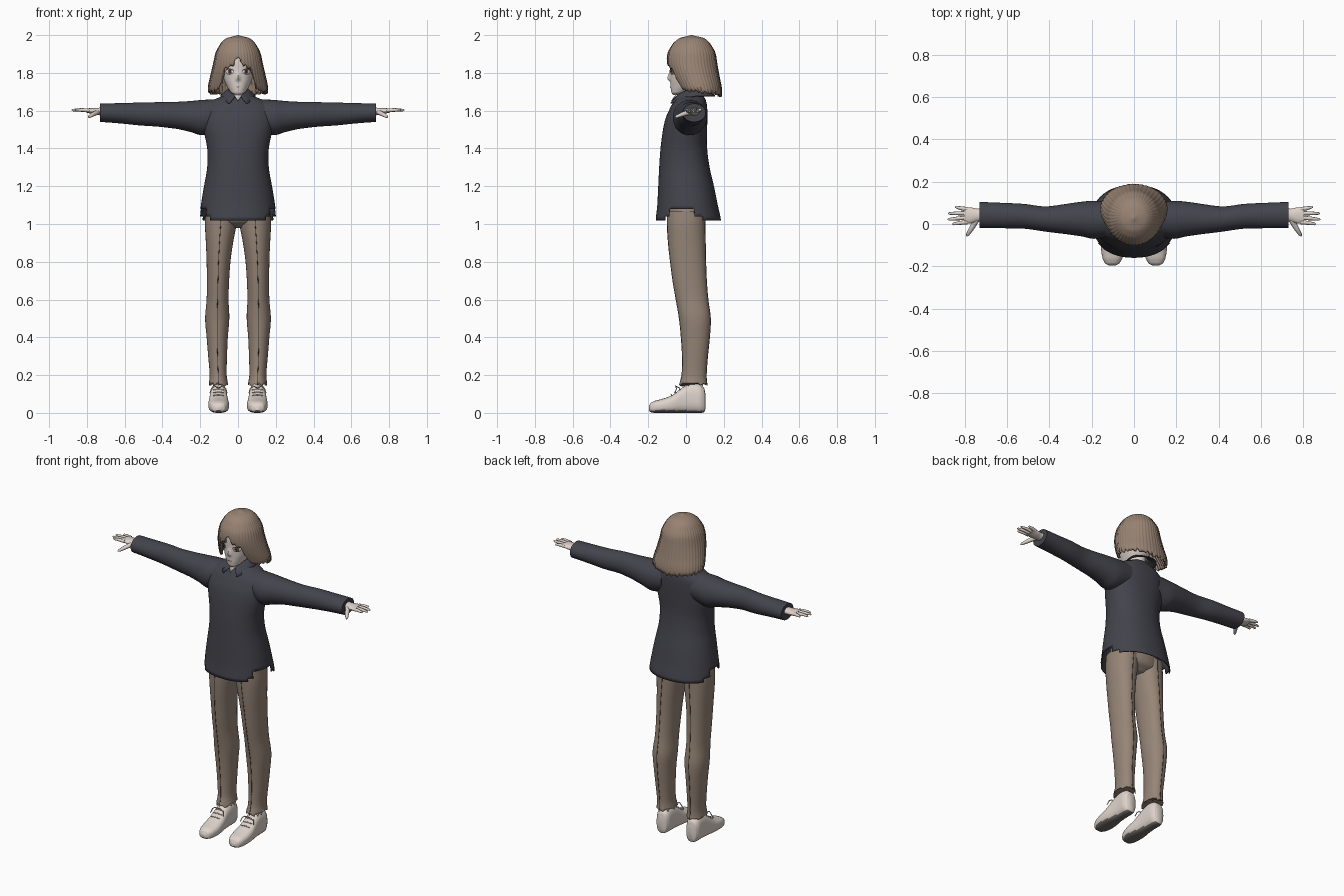
import bpy, bmesh, math, random
from mathutils import Vector
from mathutils.bvhtree import BVHTree

random.seed(4)
if "Cube" in bpy.data.objects:
    bpy.data.objects.remove(bpy.data.objects["Cube"])


def material(name, rgb):
    """Flat colour given as 0-255 display values, stored linear."""
    col = [((c / 255 + 0.055) / 1.055) ** 2.4 for c in rgb] + [1]
    m = bpy.data.materials.new(name)
    m.use_nodes = True
    m.diffuse_color = col
    m.node_tree.nodes["Principled BSDF"].inputs["Base Color"].default_value = col
    return m


SKIN = material("pale_skin", (222, 210, 203))
HAIR = material("brown_hair", (152, 131, 115))
SHIRT = material("dark_navy_cloth", (67, 67, 76))
PANTS = material("taupe_cloth", (150, 133, 119))
SHOE = material("cream_shoe", (222, 211, 203))
SOLE = material("grey_sole", (112, 108, 105))
DARK = material("dark_line", (48, 42, 40))
IRIS = material("amber_iris", (130, 96, 76))
WHITE = material("eye_white", (238, 234, 232))
LIP = material("lip", (176, 138, 130))


def finish(obj, mats, mirror=False, thick=0):
    for m in mats:
        obj.data.materials.append(m)
    if thick:
        s = obj.modifiers.new("Thickness", 'SOLIDIFY')
        s.thickness, s.offset = thick, -1
    if mirror:
        obj.modifiers.new("Mirror", 'MIRROR')
    if obj.type == 'MESH':
        bpy.ops.object.select_all(action='DESELECT')
        bpy.context.view_layer.objects.active = obj
        obj.select_set(True)
        bpy.ops.object.shade_smooth_by_angle(angle=math.radians(45))
    return obj


def make(name, bm, mats, recalc=True, **kw):
    if recalc:
        bmesh.ops.recalc_face_normals(bm, faces=bm.faces)
    me = bpy.data.meshes.new(name)
    bm.to_mesh(me)
    bm.free()
    obj = bpy.data.objects.new(name, me)
    bpy.context.collection.objects.link(obj)
    return finish(obj, mats, **kw)


def resample(rows, k=4):
    """Catmull-Rom smoothing of parameter rows."""
    out = []
    for i in range(len(rows) - 1):
        a, b, c, d = (rows[max(0, min(len(rows) - 1, i + j))] for j in (-1, 0, 1, 2))
        for s in range(k):
            t = s / k
            row = [q + 0.5 * t * (r - p + t * (2 * p - 5 * q + 4 * r - s4 + t * (3 * (q - r) + s4 - p)))
                   for p, q, r, s4 in zip(a, b, c, d)]
            row[0] = b[0] + (c[0] - b[0]) * t
            out.append(row)
    return out + [list(rows[-1])]


def grid(rings, caps=(True, True), closed=True):
    bm = bmesh.new()
    vs = [[bm.verts.new(p) for p in r] for r in rings]
    n = len(vs[0])
    for a, b in zip(vs, vs[1:]):
        for i in range(n if closed else n - 1):
            j = (i + 1) % n
            bm.faces.new((a[i], a[j], b[j], b[i]))
    for use, r in zip(caps, (vs[0], vs[-1])):
        if use:
            bm.faces.new(r)
    return bm


def loft(rows, axis='z', n=32, p=2, caps=(True, True), k=4):
    """Rows are (position, u_min, u_max, v_min, v_max) along an axis."""
    rings = []
    for t, u0, u1, v0, v1 in resample(rows, k):
        ring = []
        for i in range(n):
            a = math.tau * i / n
            c, s = math.cos(a), math.sin(a)
            u = (u0 + u1) / 2 + (u1 - u0) / 2 * math.copysign(abs(c) ** (2 / p), c)
            v = (v0 + v1) / 2 + (v1 - v0) / 2 * math.copysign(abs(s) ** (2 / p), s)
            ring.append({'z': (u, v, t), 'x': (t, u, v), 'y': (u, t, v)}[axis])
        rings.append(ring)
    return grid(rings, caps)


def sym(rows):
    return [(z, -h, h, y0, y1) for z, h, y0, y1 in rows]


def tube(name, pts, radii, mat, mirror=True):
    cu = bpy.data.curves.new(name, 'CURVE')
    cu.dimensions, cu.bevel_depth, cu.bevel_resolution, cu.use_fill_caps = '3D', 1, 2, True
    sp = cu.splines.new('POLY')
    sp.points.add(len(pts) - 1)
    for q, co, r in zip(sp.points, pts, radii):
        q.co, q.radius = (*co, 1), r
    sp.use_smooth = True
    obj = bpy.data.objects.new(name, cu)
    bpy.context.collection.objects.link(obj)
    return finish(obj, [mat], mirror)


# Shirt body with side vents cut in the hem
bm = loft(sym([(1.02, .205, -.16, .185), (1.1, .196, -.152, .168), (1.2, .18, -.147, .148),
               (1.3, .163, -.142, .125), (1.4, .163, -.135, .112), (1.5, .182, -.122, .112),
               (1.56, .188, -.108, .113), (1.62, .178, -.082, .112), (1.655, .135, -.06, .105),
               (1.685, .07, -.03, .09)]), n=72, p=2.2, caps=(False, True))
vents = []
for f in bm.faces:
    c = f.calc_center_median()
    limit = 1.07 if -.09 < c.y < .04 else 1.045 if -.11 < c.y < .09 else 0
    if abs(c.x) > .1 and c.z < limit:
        vents.append(f)
bmesh.ops.delete(bm, geom=vents, context='FACES')
make("shirt_body", bm, [SHIRT], thick=.006)

# Sleeves
make("sleeve", loft([(.1, -.06, .105, 1.49, 1.66), (.19, -.07, .11, 1.47, 1.657), (.25, -.058, .105, 1.487, 1.651),
                     (.32, -.048, .095, 1.503, 1.647), (.42, -.036, .083, 1.515, 1.645),
                     (.52, -.022, .095, 1.522, 1.643), (.62, -.02, .1, 1.532, 1.64),
                     (.73, -.018, .104, 1.54, 1.638)], 'x'), [SHIRT], mirror=True)

# Collar halves, folded down with a front point
rows = []
for s in range(4):
    t = s / 3
    line = []
    for i in range(17):
        d = math.pi * i / 16
        tip = max(0, 1 - d / .9)
        r = .052 + t * (.042 + .02 * tip)
        ang = d + (.12 + .3 * t * tip)
        ang = min(ang, math.pi)
        line.append((r * math.sin(ang), .03 - r * 1.2 * math.cos(ang) + .012 * t,
                     1.72 - .022 * max(0, math.cos(d)) - t * (.04 + .018 * tip)))
    rows.append(line)
make("collar", grid(rows, (False, False), False), [SHIRT], mirror=True, thick=.005)

# Neck and the skin seen in the open collar
make("neck", loft(sym([(1.62, .05, -.02, .085), (1.68, .045, -.015, .08), (1.76, .042, -.01, .075)])), [SKIN])
bm = bmesh.new()
bm.faces.new([bm.verts.new(c) for c in ((-.032, -.045, 1.7), (0, -.078, 1.652), (.032, -.045, 1.7))])
make("open_neckline", bm, [SKIN], thick=.004)

# Head with a modelled nose
bm = loft(sym([(1.684, .018, -.07, -.035), (1.695, .036, -.077, 0), (1.72, .055, -.081, .07),
               (1.76, .073, -.083, .1), (1.81, .083, -.085, .12), (1.87, .085, -.084, .125),
               (1.93, .07, -.065, .11), (1.97, .035, -.02, .075)]), n=72, p=2.2, k=6)
for v in bm.verts:
    if v.co.y < -.03:
        dz = v.co.z - 1.767
        v.co.y -= .016 * math.exp(-(v.co.x / .01) ** 2 - (dz / (.028 if dz > 0 else .009)) ** 2)
tree = BVHTree.FromBMesh(bm)
make("head", bm, [SKIN])


def plate(name, cx, cz, rx, rz, off, mat, mirror=True, bend=0):
    """Thin oval laid on the face surface; bend makes it an arch."""
    rings = []
    for k in range(1, 5):
        ring = []
        for i in range(20):
            a = math.tau * i / 20
            x = rx * k / 4 * math.cos(a)
            z = cz + rz * k / 4 * math.sin(a) - bend * (x / rx) ** 2
            hit = tree.ray_cast(Vector((cx + x, -1, z)), Vector((0, 1, 0)))[0]
            ring.append((cx + x, hit.y - off, z))
        rings.append(ring)
    make(name, grid(rings, (True, False)), [mat], mirror=mirror, thick=.001)


plate("eye", .045, 1.806, .02, .013, .002, WHITE)
plate("iris", .044, 1.807, .01, .013, .0035, IRIS)
plate("pupil", .044, 1.807, .004, .006, .005, DARK)
plate("upper_lash", .046, 1.821, .022, .0025, .005, DARK, bend=.008)
plate("lower_lash", .046, 1.792, .012, .001, .004, DARK, bend=-.003)
plate("eyebrow", .045, 1.838, .02, .0018, .003, HAIR, bend=.005)
plate("mouth", 0, 1.726, .014, .0022, .002, LIP, mirror=False)

# Hair: columns fall from the crown to a jagged edge that opens around the face
profile = resample([(1.67, .156, -.03, .19), (1.72, .16, -.05, .19), (1.78, .148, -.08, .178),
                    (1.85, .132, -.102, .166), (1.91, .118, -.096, .155), (1.96, .09, -.066, .125),
                    (1.985, .06, -.032, .095), (2.0, .004, .022, .034)], 8)


def hair_bounds(z):
    for a, b in zip(profile, profile[1:]):
        if z <= b[0]:
            t = (z - a[0]) / (b[0] - a[0])
            return [p + (q - p) * t for p, q in zip(a[1:], b[1:])]
    return profile[-1][1:]


COLS, STEPS = 180, 24
columns = []
for i in range(COLS):
    a = math.tau * i / COLS
    d = abs((a + math.pi / 2 + math.pi) % math.tau - math.pi)
    wedge = abs((i % 6) / 3 - 1)
    if d < .56:
        end = 1.885 - .24 * min(d, .2) - .07 * max(0, d - .2) + .014 * wedge
    else:
        end = max(1.705 - .012 * (d - .56), 1.79 - (d - .56) * .6) + .014 * wedge + random.uniform(-.006, .006)
    groove = 1 - .02 * abs((i % 4) / 2 - 1)
    col = []
    for s in range(STEPS + 1):
        z = 2 - (2 - end) * (s / STEPS) ** 1.7
        h, y0, y1 = hair_bounds(z)
        col.append((h * groove * math.cos(a), (y0 + y1) / 2 + (y1 - y0) / 2 * groove * math.sin(a), z))
    columns.append(col)
make("hair", grid(list(zip(*columns)), (True, False)), [HAIR], thick=.014)

# Hands: palm, four fingers and thumb
make("palm", loft([(.7, .01, .078, 1.57, 1.62), (.74, .012, .072, 1.577, 1.615), (.77, .003, .078, 1.582, 1.614),
                   (.805, .002, .08, 1.59, 1.612)], 'x', n=20), [SKIN], mirror=True)
for name, y0, x1, y1 in (("index", .009, .862, .0), ("middle", .03, .882, .022),
                         ("ring", .051, .88, .05), ("little", .07, .848, .08)):
    mid = ((.795 + x1) / 2, (y0 + y1) / 2, 1.604)
    tube(name + "_finger", [(.79, y0, 1.601), mid, (x1 - .006, y1, 1.603), (x1, y1, 1.603)],
         (.0105, .009, .006, .002), SKIN)
tube("thumb", [(.745, .02, 1.592), (.768, -.02, 1.58), (.787, -.05, 1.568), (.792, -.058, 1.565)],
     (.014, .012, .008, .003), SKIN)

# Trousers: hips, legs and pressed seams
make("trouser_hips", loft(sym([(1.15, .14, -.1, .1), (1.06, .168, -.105, .11), (1.01, .155, -.09, .1),
                               (.98, .08, -.04, .06)]), n=40), [PANTS])
leg = [(1.07, .003, .172, -.1, .105), (1.0, .008, .175, -.1, .102), (.9, .026, .17, -.094, .103),
       (.8, .04, .166, -.083, .105), (.7, .047, .165, -.07, .109), (.6, .05, .166, -.053, .117),
       (.5, .046, .174, -.036, .13), (.4, .054, .166, -.026, .125), (.3, .058, .158, -.02, .115),
       (.2, .06, .15, -.022, .108), (.145, .052, .155, -.035, .112)]
bm = loft(leg, n=36, p=2.1)
for v in bm.verts:
    if v.co.z < .146:
        v.co.z += random.uniform(-.006, .016)
make("trouser_leg", bm, [PANTS], mirror=True)
for name, side in (("front_seam", 3), ("back_seam", 4)):
    pts = [((r[1] + r[2]) / 2, r[side], r[0]) for r in resample(leg)]
    tube(name, pts, [.0015] * len(pts), DARK)

# Shoes with a grey underside
bm = loft([(-.197, .088, .118, .012, .035), (-.188, .07, .136, .004, .052), (-.165, .056, .148, 0, .064),
           (-.12, .047, .156, 0, .076), (-.07, .05, .156, 0, .096), (-.02, .056, .15, 0, .134),
           (.03, .058, .147, 0, .155), (.075, .06, .146, 0, .15), (.097, .07, .135, .004, .13),
           (.103, .085, .12, .02, .1)], 'y', n=40, p=2.6)
bmesh.ops.recalc_face_normals(bm, faces=bm.faces)
for f in bm.faces:
    f.material_index = int(f.normal.z < -.6 and f.calc_center_median().z < .02)
make("shoe", bm, [SHOE, SOLE], mirror=True)

# Laces: crossing bars and a small bow
for k in range(3):
    y, z = -.075 + .022 * k, .096 + .015 * k
    tube("lace_bar", [(.075, y, z - .004), (.103, y - .003, z), (.131, y, z - .004)], [.003] * 3, SHOE)
for sx in (-1, 1):
    tube("lace_bow", [(.103, -.035, .132), (.103 + .02 * sx, -.055, .142), (.103 + .038 * sx, -.05, .128),
                      (.103 + .045 * sx, -.06, .105)], [.003] * 4, SHOE)
